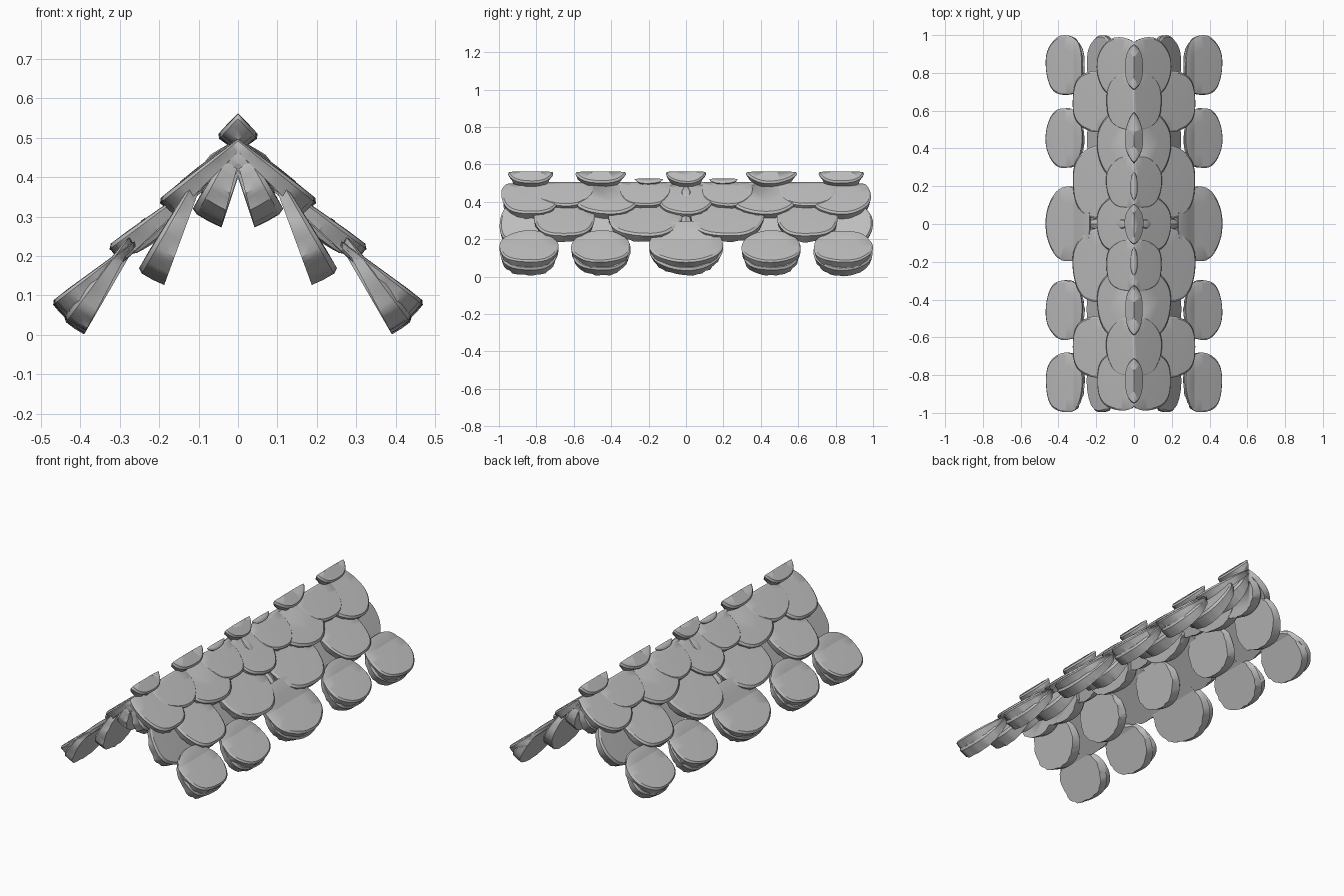
import bpy, bmesh, math, random
from mathutils import Vector

random.seed(4)
if "Cube" in bpy.data.objects:
    bpy.data.objects.remove(bpy.data.objects["Cube"], do_unlink=True)

stone = bpy.data.materials.new("grey_stone")
stone.use_nodes = True
GREY = (0.52, 0.52, 0.52, 1)
stone.diffuse_color = GREY
stone.node_tree.nodes["Principled BSDF"].inputs["Base Color"].default_value = GREY


def finish(bm, name):
    """Cut at the ridge plane, turn into an object and mirror it."""
    bmesh.ops.recalc_face_normals(bm, faces=bm.faces)
    geom = bm.verts[:] + bm.edges[:] + bm.faces[:]
    bmesh.ops.bisect_plane(bm, geom=geom, plane_co=(0, 0, 0), plane_no=(1, 0, 0),
                           clear_inner=True)
    mesh = bpy.data.meshes.new(name)
    bm.to_mesh(mesh)
    bm.free()
    mesh.materials.append(stone)
    ob = bpy.data.objects.new(name, mesh)
    bpy.context.collection.objects.link(ob)
    mirror = ob.modifiers.new("both_slopes", 'MIRROR')
    mirror.use_axis = (True, False, False)
    bpy.ops.object.select_all(action='DESELECT')
    ob.select_set(True)
    bpy.context.view_layer.objects.active = ob
    bpy.ops.object.shade_smooth_by_angle(angle=math.radians(28))


def rounded(c):
    """Slightly squared-off circle coordinate."""
    return math.copysign(abs(c) ** 0.88, c)


def tile(name, y, r, x, z, slope, thick, squash, n=44):
    """Round wedge-shaped tile; (x, z) is the lip of its outer upper edge."""
    a = math.radians(slope)
    inward = Vector((-math.cos(a), 0, math.sin(a)))
    normal = Vector((math.sin(a), 0, math.cos(a)))
    lip = Vector((x, y, z))
    phase = random.uniform(0, math.tau)
    lumps = [0.985 + 0.015 * math.sin(5 * i * math.tau / n + phase) for i in range(n)]
    chips = [random.uniform(0.94, 1.0) for _ in range(n)]

    def point(i, scale, depth):
        t = i * math.tau / n
        u = r * squash * (1 - scale * rounded(math.cos(t)))
        v = r * scale * rounded(math.sin(t))
        d = depth * (1 - 0.75 * u / (2 * r * squash))
        return lip + inward * u + Vector((0, v, 0)) - normal * d

    bm = bmesh.new()
    rings = []
    for scale, depth, chipped in ((0.55, 0, False), (0.94, 0.002, False),
                                  (1.0, 0.2 * thick, False), (1.0, 0.6 * thick, True),
                                  (0.97, thick, True)):
        rings.append([bm.verts.new(point(i, scale * lumps[i] * (chips[i] if chipped else 1),
                                         depth)) for i in range(n)])
    bm.faces.new(rings[0])
    bm.faces.new(rings[-1][::-1])
    for top, low in zip(rings, rings[1:]):
        for i in range(n):
            j = (i + 1) % n
            bm.faces.new((top[i], low[i], low[j], top[j]))
    finish(bm, name)


def shard(name, x, z, length, width, height, slope):
    """Thin pointed sliver of stone lying on the slope."""
    a = math.radians(slope)
    inward = Vector((-math.cos(a), 0, math.sin(a)))
    normal = Vector((math.sin(a), 0, math.cos(a)))
    bm = bmesh.new()
    bmesh.ops.create_uvsphere(bm, u_segments=8, v_segments=8, radius=1)
    for v in bm.verts:
        c = v.co.copy()
        pinch = 1 - abs(c.z) * 0.5
        v.co = (Vector((x, 0, z)) + inward * c.z * length
                + Vector((0, c.y * width * pinch, 0)) + normal * c.x * height * pinch)
    finish(bm, name)


# Courses: name, lip x, lip z, slope, thickness, squash along the slope,
# then (distance from middle, radius) of each tile
WIDE = ((0, 0.2), (0.455, 0.16), (0.84, 0.16))
STAGGERED = ((0.22, 0.2), (0.65, 0.165))
COURSES = (
    ("eave_tile", 0.475, 0.085, 36, 0.055, 0.82, WIDE),
    ("eave_under_tile", 0.447, 0.041, 51, 0.07, 0.84, WIDE),
    ("middle_tile", 0.335, 0.225, 35, 0.06, 0.95, STAGGERED),
    ("middle_under_tile", 0.257, 0.163, 58, 0.08, 0.9, ((0, 0.15), (0.455, 0.16), (0.84, 0.16))),
    ("upper_tile", 0.205, 0.343, 37, 0.06, 1, ((0, 0.15), (0.42, 0.19), (0.83, 0.16))),
    ("upper_under_tile", 0.12, 0.315, 58, 0.09, 0.78, ((0.22, 0.18), (0.65, 0.17), (0.84, 0.14))),
    ("top_tile", 0.155, 0.385, 37, 0.05, 1, ((0.22, 0.14), (0.65, 0.16))),
    ("top_under_tile", 0.1, 0.36, 50, 0.06, 0.8, ((0, 0.13), (0.455, 0.16), (0.82, 0.15))),
    ("ridge_cap", 0.057, 0.505, 45, 0.06, 1, ((0, 0.115), (0.455, 0.16), (0.83, 0.138))),
    ("small_ridge_cap", 0.025, 0.5, 45, 0.025, 1, ((0.2, 0.1),)),
)
for name, x, z, slope, thick, squash, spots in COURSES:
    for dist, r in spots:
        for side in ((1, -1) if dist else (1,)):
            tile(name, side * dist, r, x, z, slope, thick, squash)

# Slivers wedged between the central tiles
shard("lower_shard", 0.19, 0.285, 0.11, 0.035, 0.03, 46)
shard("upper_shard", 0.06, 0.445, 0.06, 0.03, 0.015, 42)
